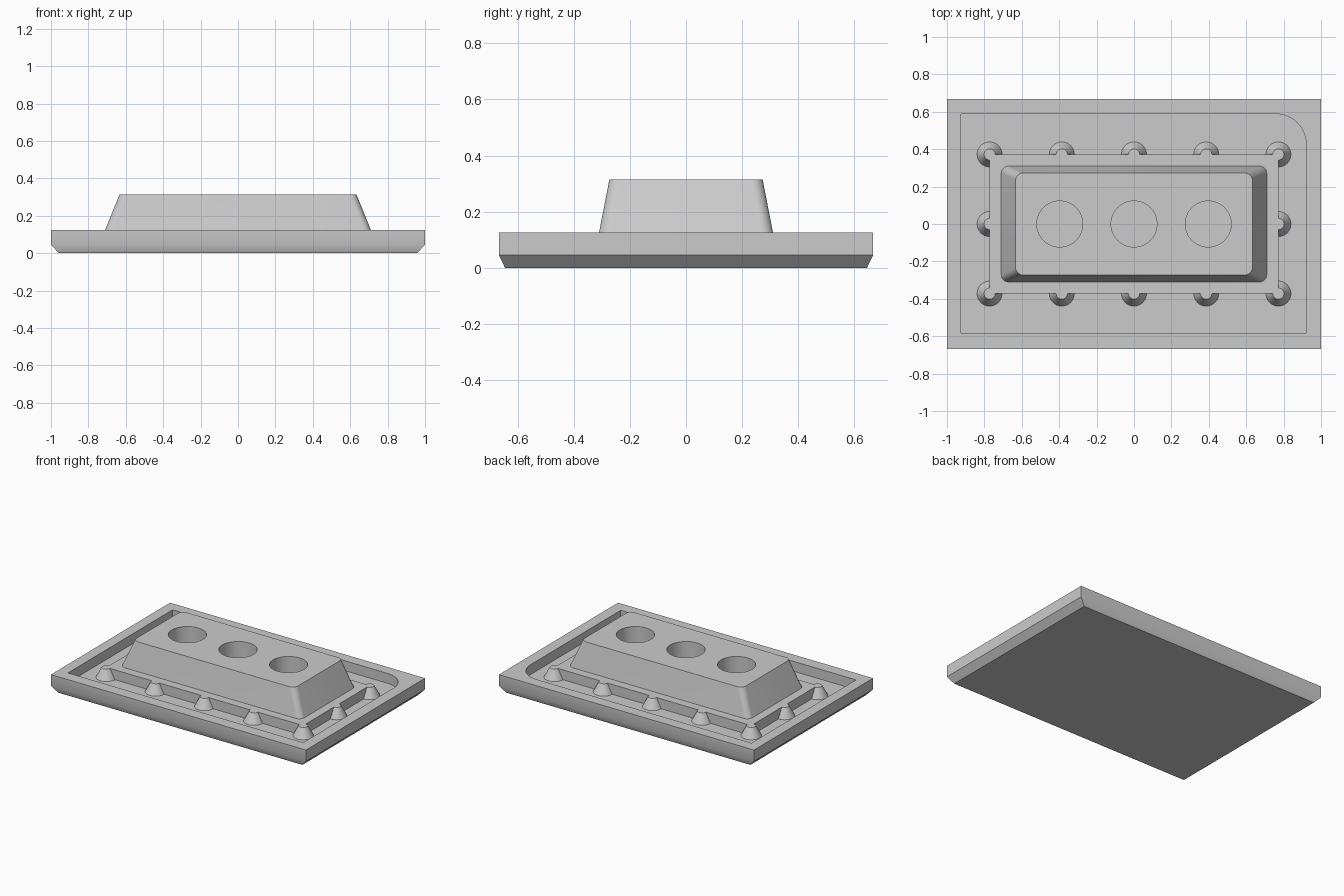
import bpy
import bmesh
import math

old = bpy.data.objects.get("Cube")
if old:
    bpy.data.objects.remove(old, do_unlink=True)

TOP, FLOOR = 0.125, 0.055

grey = bpy.data.materials.new("light grey")
grey.use_nodes = True
colour = (0.6, 0.6, 0.6, 1)
grey.diffuse_color = colour
grey.node_tree.nodes["Principled BSDF"].inputs["Base Color"].default_value = colour


def outline(x0, x1, y0, y1, radii=(0, 0, 0, 0), steps=8):
    """Rectangle, counter-clockwise from the +x +y corner, with optional round corners."""
    corners = [(x1, y1, -1, -1), (x0, y1, 1, -1), (x0, y0, 1, 1), (x1, y0, -1, 1)]
    points = []
    for i, ((x, y, sx, sy), r) in enumerate(zip(corners, radii)):
        if not r:
            points.append((x, y))
            continue
        for k in range(steps + 1):
            a = math.pi / 2 * (i + k / steps)
            points.append((x + sx * r + r * math.cos(a), y + sy * r + r * math.sin(a)))
    return points


def circle(x, y, r, sides=40):
    return [(x + r * math.cos(math.tau * k / sides), y + r * math.sin(math.tau * k / sides))
            for k in range(sides)]


def loft(name, *rings):
    """Closed solid through (outline, z) rings from bottom to top."""
    bm = bmesh.new()
    loops = [[bm.verts.new((x, y, z)) for x, y in pts] for pts, z in rings]
    for a, b in zip(loops, loops[1:]):
        n = len(a)
        for i in range(n):
            bm.faces.new((a[i], a[(i + 1) % n], b[(i + 1) % n], b[i]))
    bm.faces.new(loops[0][::-1])
    bm.faces.new(loops[-1])
    mesh = bpy.data.meshes.new(name)
    bm.to_mesh(mesh)
    bm.free()
    mesh.materials.append(grey)
    obj = bpy.data.objects.new(name, mesh)
    bpy.context.collection.objects.link(obj)
    return obj


def cut(obj, cutter):
    cutter.hide_render = True
    cutter.hide_set(True)
    cutter.display_type = 'WIRE'
    mod = obj.modifiers.new("cut", 'BOOLEAN')
    mod.operation = 'DIFFERENCE'
    mod.solver = 'EXACT'
    mod.object = cutter
    bpy.context.view_layer.objects.active = obj
    bpy.ops.object.modifier_apply(modifier=mod.name)
    bpy.data.objects.remove(cutter, do_unlink=True)


def smooth(obj):
    bpy.ops.object.select_all(action='DESELECT')
    obj.select_set(True)
    bpy.context.view_layer.objects.active = obj
    bpy.ops.object.shade_smooth_by_angle(angle=math.radians(30))


# Tray with chamfered underside and a recess with one rounded corner
rim = outline(-1, 1, -0.667, 0.667)
tray = loft("tray", (outline(-0.957, 0.957, -0.645, 0.645), 0), (rim, 0.045), (rim, TOP))
recess = outline(-0.925, 0.92, -0.583, 0.588, (0.16, 0, 0, 0), 12)
cut(tray, loft("recess_cutter", (recess, FLOOR), (recess, TOP + 0.1)))

# Raised plateau inside the recess
step = outline(-0.772, 0.772, -0.372, 0.372)
plateau = loft("plateau", (step, FLOOR - 0.01), (step, TOP))

# Tapered block with three wells
round_corners = (0.04,) * 4
block = loft("tapered_block",
             (outline(-0.71, 0.71, -0.31, 0.31, round_corners), TOP),
             (outline(-0.633, 0.633, -0.273, 0.273, round_corners), 0.315))
for x in (-0.397, 0, 0.397):
    well = circle(x, 0, 0.123)
    cut(block, loft("well_cutter", (well, TOP - 0.1), (well, 0.5)))

# Tapered pegs around the plateau edge
spots = [(0.386 * i, y) for i in range(-2, 3) for y in (-0.372, 0.372)]
spots += [(-0.772, 0), (0.772, 0)]
pegs = [loft("peg", (circle(x, y, 0.067, 32), FLOOR), (circle(x, y, 0.03, 32), TOP))
        for x, y in spots]

for part in [tray, plateau, block] + pegs:
    smooth(part)
